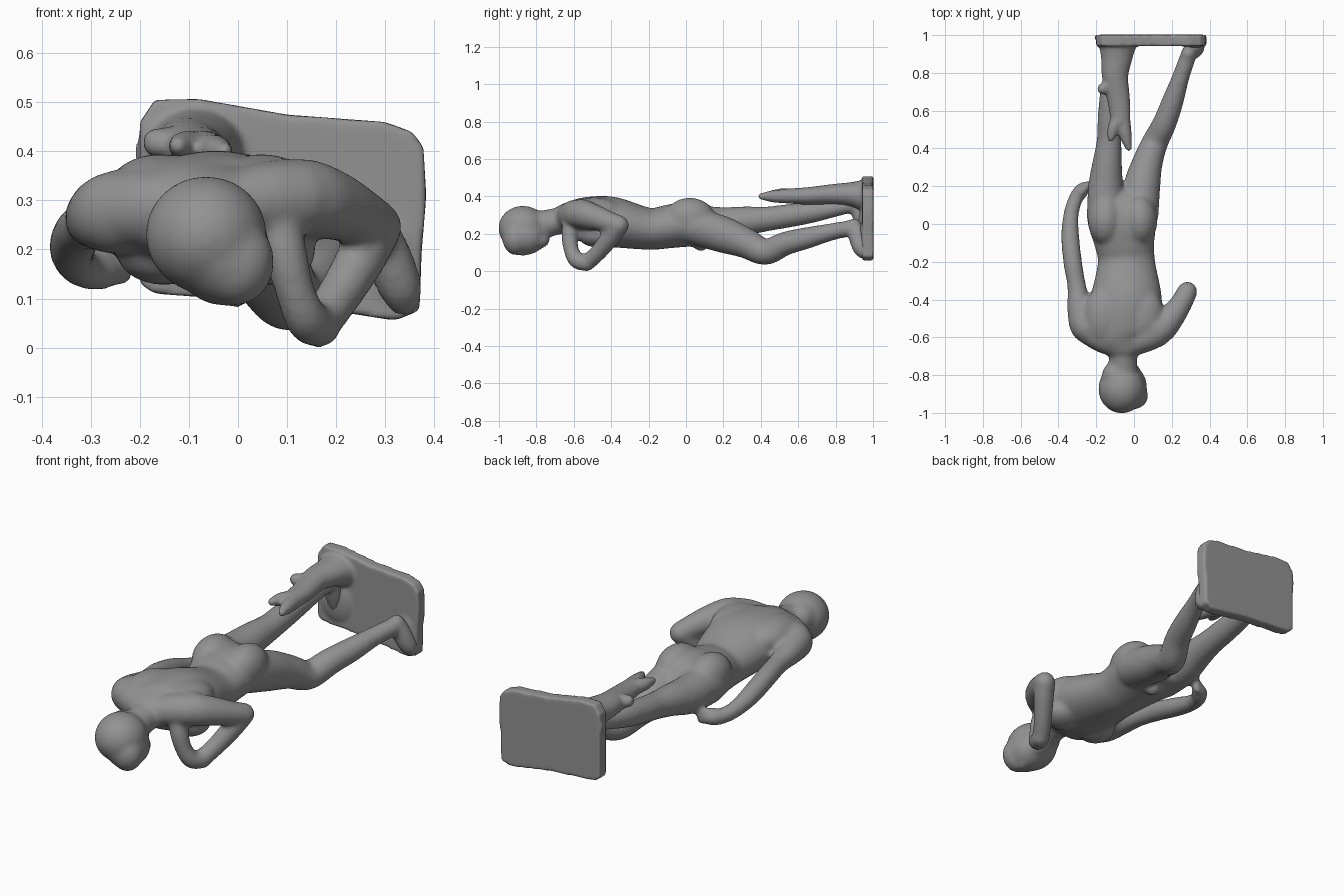
import bpy, bmesh, math
from mathutils import Vector, Matrix

stone = bpy.data.materials.new("dark_stone")
stone.diffuse_color = (0.29, 0.29, 0.29, 1)


def spline(pts, steps=5):
    """Smooth path through rows of (x, y, z, half_width, half_depth)."""
    rows = [Vector(p if len(p) == 5 else (*p, p[3])) for p in pts]
    out = []
    for i in range(len(rows) - 1):
        a, b, c, d = (rows[max(0, i - 1)], rows[i], rows[i + 1],
                      rows[min(len(rows) - 1, i + 2)])
        for k in range(steps):
            t = k / steps
            out.append(0.5 * (2 * b + (c - a) * t + (2 * a - 5 * b + 4 * c - d) * t * t
                              + (3 * b - a - 3 * c + d) * t ** 3))
    return out + [rows[-1]]


def loft(bm, pts, sides=20, caps=True):
    """Closed tube of elliptical rings, with rounded ends."""
    rows = spline(pts)
    rings = []
    for i, r in enumerate(rows):
        t = (rows[min(i + 1, len(rows) - 1)].to_3d() - rows[max(i - 1, 0)].to_3d()).normalized()
        u = (Vector((1, 0, 0)) - t * t.x).normalized()
        v = t.cross(u)
        rings.append([bm.verts.new(r.to_3d() + u * r[3] * math.cos(a) + v * r[4] * math.sin(a))
                      for a in (2 * math.pi * k / sides for k in range(sides))])
    for p, q in zip(rings, rings[1:]):
        for k in range(sides):
            n = (k + 1) % sides
            bm.faces.new((p[k], p[n], q[n], q[k]))
    bm.faces.new(rings[0][::-1])
    bm.faces.new(rings[-1])
    for r in (rows[0], rows[-1]) if caps else ():
        s = min(r[3], r[4])
        blob(bm, r.to_3d(), (r[3], s * 0.6, r[4]) if r[3] != r[4] else (s, s, s))


def blob(bm, loc, size, turn=0):
    m = Matrix.Translation(loc) @ Matrix.Rotation(turn, 4, 'Y') @ Matrix.Diagonal((*size, 1))
    bmesh.ops.create_uvsphere(bm, u_segments=20, v_segments=12, radius=1, matrix=m)


def finish(bm, name, voxel, smooth):
    """Fuse the overlapping volumes into one smooth skin."""
    bmesh.ops.recalc_face_normals(bm, faces=bm.faces)
    me = bpy.data.meshes.new(name)
    bm.to_mesh(me)
    bm.free()
    me.materials.append(stone)
    ob = bpy.data.objects.new(name, me)
    bpy.context.collection.objects.link(ob)
    rm = ob.modifiers.new("fuse", 'REMESH')
    rm.mode = 'VOXEL'
    rm.voxel_size = voxel
    rm.use_smooth_shade = True
    sm = ob.modifiers.new("soften", 'SMOOTH')
    sm.factor = 0.5
    sm.iterations = smooth


fig = bmesh.new()

# torso, from neck root to hips
loft(fig, [(-.05, -.68, .27, .08, .07), (-.055, -.64, .28, .14, .085), (-.065, -.58, .278, .2, .112),
           (-.05, -.48, .27, .192, .132), (-.04, -.38, .26, .188, .134), (-.04, -.2, .226, .152, .112),
           (-.05, -.1, .237, .16, .116), (-.06, 0, .25, .182, .12), (-.065, .08, .24, .185, .11),
           (-.065, .15, .225, .15, .075)], 28)
# buttocks, shoulder blades and chest
for x in (-.15, .03):
    blob(fig, (x, .02, .285), (.095, .135, .108))
for x in (-.16, .05):
    blob(fig, (x, -.49, .315), (.11, .16, .08))
    blob(fig, (x + .01, -.48, .195), (.1, .1, .068))
# slope from neck to shoulders
loft(fig, [(-.08, -.655, .285, .06), (-.16, -.605, .285, .08), (-.24, -.56, .28, .078)])
loft(fig, [(-.03, -.65, .285, .06), (.05, -.605, .3, .078), (.12, -.575, .305, .078)])
# groin
blob(fig, (-.055, .08, .14), (.035, .04, .035))

# neck and head, face turned down and slightly to the side
loft(fig, [(-.055, -.62, .275, .085, .075), (-.058, -.7, .264, .074, .072), (-.06, -.8, .24, .082, .08)])
blob(fig, (-.065, -.872, .23), (.125, .132, .12))
blob(fig, (-.03, -.866, .185), (.1, .122, .1), -.3)
blob(fig, (-.02, -.79, .165), (.058, .062, .045))
blob(fig, (.0, -.87, .11), (.02, .045, .03))
blob(fig, (-.005, -.91, .175), (.08, .072, .09))
blob(fig, (-.1, -.81, .255), (.072, .085, .075))

# arm hanging at the side, hand resting by the hip
loft(fig, [(-.2, -.555, .28, .085), (-.255, -.54, .275, .085), (-.287, -.45, .267, .067),
           (-.303, -.33, .252, .05), (-.325, -.2, .237, .05), (-.338, -.06, .205, .048),
           (-.333, .05, .175, .041), (-.31, .13, .158, .039), (-.275, .18, .158, .04),
           (-.245, .2, .165, .028)])
# fingers
for k in range(3):
    loft(fig, [(-.275, .17, .14 + .025 * k, .018), (-.248, .205, .14 + .025 * k, .017),
               (-.228, .215, .145 + .025 * k, .016)], 10)

# bent arm, hand folded back towards the shoulder
loft(fig, [(.09, -.55, .305, .08), (.14, -.555, .305, .08), (.2, -.49, .288, .07),
           (.25, -.42, .265, .059), (.282, -.358, .245, .054)])
loft(fig, [(.282, -.358, .245, .053), (.25, -.405, .18, .051), (.205, -.465, .105, .046),
           (.165, -.525, .048, .044)])
loft(fig, [(.165, -.53, .045, .046), (.14, -.585, .058, .045), (.115, -.615, .12, .041),
           (.095, -.622, .2, .045), (.075, -.61, .28, .044)])

# leading leg with bent knee, heel and foot
loft(fig, [(.03, .05, .24, .1), (.042, .2, .195, .098), (.07, .32, .15, .082),
           (.108, .425, .103, .071), (.16, .53, .147, .064), (.205, .65, .178, .058),
           (.245, .77, .208, .047), (.28, .87, .228, .044)])
loft(fig, [(.287, .9, .243, .04), (.305, .915, .19, .048), (.33, .935, .125, .046), (.337, .95, .1, .037)])

# standing leg and foot
loft(fig, [(-.15, .05, .25, .1), (-.15, .2, .25, .093), (-.142, .32, .268, .079),
           (-.132, .44, .28, .066), (-.13, .55, .296, .063), (-.125, .68, .316, .057),
           (-.11, .82, .34, .044), (-.1, .9, .36, .044)])
loft(fig, [(-.1, .92, .36, .042), (-.1, .935, .29, .046), (-.1, .95, .22, .038)])
finish(fig, "standing_figure", .01, 14)

# tilted base slab
base = bmesh.new()
outline = [(-.2, .13), (-.17, .11), (.1, .09), (.32, .055), (.37, .075), (.375, .2), (.384, .31),
           (.378, .41), (.355, .44), (.3, .46), (.1, .475), (-.08, .507), (-.17, .505), (-.2, .46)]
slab = base.faces.new([base.verts.new((x, 1.002, z)) for x, z in outline])
ext = bmesh.ops.extrude_face_region(base, geom=[slab])
bmesh.ops.translate(base, vec=(0, -.06, 0), verts=[g for g in ext["geom"] if isinstance(g, bmesh.types.BMVert)])
# tree stump flaring into the slab, with two broken prongs and a side knot
loft(base, [(-.085, .985, .4, .13, .1), (-.088, .94, .405, .1, .085), (-.092, .88, .41, .084, .066),
            (-.1, .78, .41, .07, .055), (-.08, .65, .402, .06, .047), (-.07, .53, .402, .052, .039)],
     caps=False)
loft(base, [(-.085, .56, .405, .036), (-.11, .5, .41, .032), (-.122, .455, .412, .02)], 12)
loft(base, [(-.06, .56, .4, .04), (-.045, .47, .4, .034), (-.028, .405, .4, .019)], 12)
loft(base, [(-.11, .76, .41, .04), (-.145, .725, .415, .036), (-.165, .715, .418, .03)], 12)
# uneven ground under the feet
blob(base, (-.09, .955, .24), (.1, .035, .12))
blob(base, (.31, .96, .18), (.06, .033, .11))
finish(base, "base_slab_with_stump", .009, 5)
